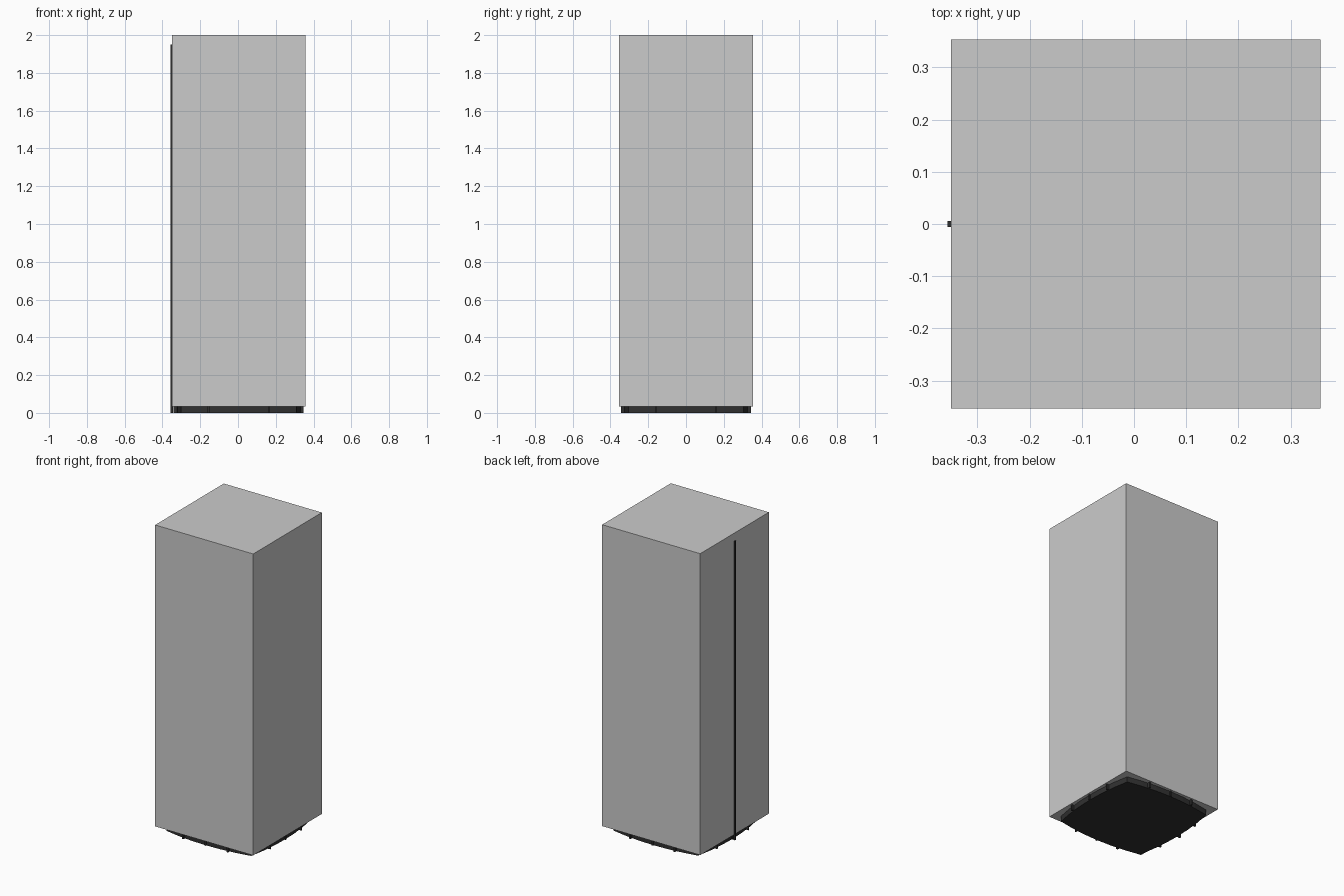
import bpy, bmesh, math

if "Cube" in bpy.data.objects:
    bpy.data.objects.remove(bpy.data.objects["Cube"])

CX = 0.0035      # cabinet is shifted slightly by the rear strip
HALF = 0.3535
BASE_H = 0.035

dark = bpy.data.materials.new("dark_plastic")
dark.diffuse_color = (0.03, 0.03, 0.03, 1)
dark.use_nodes = True
dark.node_tree.nodes["Principled BSDF"].inputs["Base Color"].default_value = dark.diffuse_color


def new_object(name, bm, mat=None):
    bmesh.ops.recalc_face_normals(bm, faces=bm.faces[:])
    mesh = bpy.data.meshes.new(name)
    bm.to_mesh(mesh)
    bm.free()
    ob = bpy.data.objects.new(name, mesh)
    bpy.context.collection.objects.link(ob)
    if mat:
        mesh.materials.append(mat)
    return ob


def box(name, lo, hi, mat=None):
    bm = bmesh.new()
    bmesh.ops.create_cube(bm, size=1)
    for v in bm.verts:
        v.co = [(a + b) / 2 + c * (b - a) for a, b, c in zip(lo, hi, v.co)]
    return new_object(name, bm, mat)


# Tall plain cabinet
box("cabinet", (CX - HALF, -HALF, BASE_H), (CX + HALF, HALF, 2.0))

# Base plate: square outline with gently bulging sides
CORNER, BULGE, SEG = 0.305, 0.032, 6
outline = []
for side in range(4):
    a = side * math.pi / 2
    for i in range(SEG):
        t = -1 + 2 * i / SEG
        x, y = CORNER * t, -CORNER - BULGE * (1 - t * t)
        outline.append((CX + x * math.cos(a) - y * math.sin(a),
                        x * math.sin(a) + y * math.cos(a)))
bm = bmesh.new()
face = bm.faces.new([bm.verts.new((x, y, 0)) for x, y in outline])
ext = bmesh.ops.extrude_face_region(bm, geom=[face])
for v in ext["geom"]:
    if isinstance(v, bmesh.types.BMVert):
        v.co.z = BASE_H
if not face.is_valid or len(bm.faces) < len(outline) + 2:
    bm.faces.new([v for v in bm.verts if v.co.z == 0])
new_object("base_plate", bm, dark)

# Small ribs around the base
for side in range(4):
    for k, t in enumerate((-0.16, 0.0, 0.16)):
        rib = box(f"base_rib_{side}_{k}", (t - 0.005, -0.344, 0),
                  (t + 0.005, -0.32, BASE_H), dark)
        rib.rotation_euler.z = side * math.pi / 2
        rib.location.x = CX

# Thin vertical strip on the left face
box("side_strip", (-0.357, -0.006, 0), (-0.345, 0.006, 1.95), dark)
